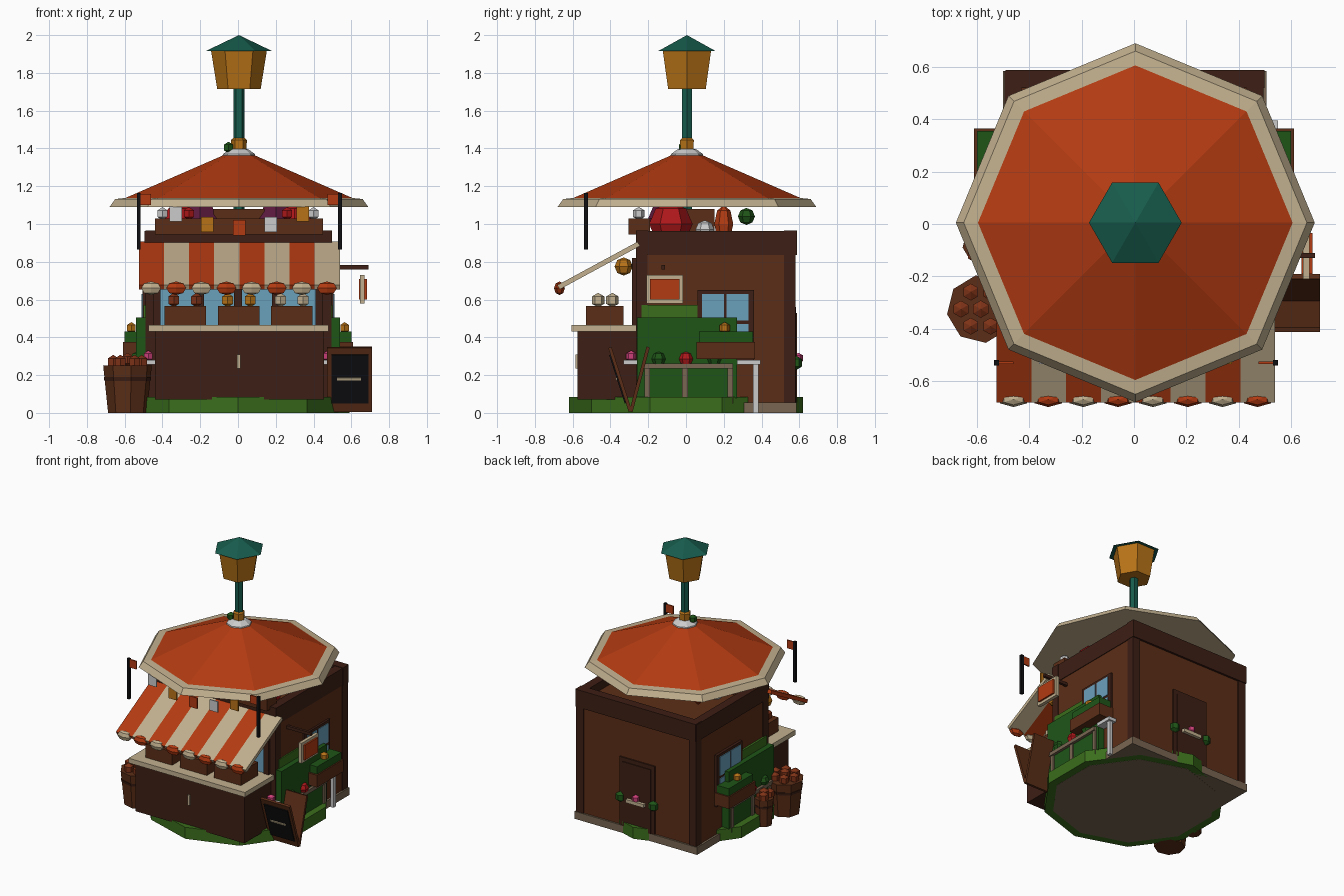
import bpy, bmesh, math
from mathutils import Vector

if "Cube" in bpy.data.objects:
    bpy.data.objects.remove(bpy.data.objects["Cube"])

# Display colours, converted to linear below
PAL = {
    "orange": (.70, .23, .07), "cream": (.76, .69, .56), "wood": (.36, .18, .09),
    "dark_wood": (.24, .12, .08), "teal": (.09, .36, .30), "gold": (.72, .45, .09),
    "grass": (.23, .43, .11), "leaf": (.12, .33, .09), "glass": (.42, .63, .74),
    "black": (.06, .06, .07), "stone": (.47, .40, .32), "red": (.68, .09, .10),
    "purple": (.36, .10, .24), "pink": (.80, .25, .47), "white": (.82, .82, .82),
    "apple": (.50, .20, .09),
}
MATS = {}
for key, rgb in PAL.items():
    MATS[key] = bpy.data.materials.new(key)
    MATS[key].diffuse_color = (*[((v + .055) / 1.055) ** 2.4 for v in rgb], 1)


def finish(name, bm, col):
    me = bpy.data.meshes.new(name)
    bmesh.ops.recalc_face_normals(bm, faces=bm.faces)
    bm.to_mesh(me)
    bm.free()
    ob = bpy.data.objects.new(name, me)
    bpy.context.collection.objects.link(ob)
    me.materials.append(MATS[col])
    return ob


def box(name, x, y, z, col, tilt=0):
    """Box from (min, max) ranges, optionally tilted about x."""
    bm = bmesh.new()
    bmesh.ops.create_cube(bm, size=1)
    for v in bm.verts:
        v.co = Vector((v.co.x * (x[1] - x[0]), v.co.y * (y[1] - y[0]), v.co.z * (z[1] - z[0])))
    ob = finish(name, bm, col)
    ob.location = (sum(x) / 2, sum(y) / 2, sum(z) / 2)
    ob.rotation_euler.x = tilt
    return ob


def lathe(name, profile, sides, at, col, phase=0):
    """Faceted, capped turned part from (radius, z) points."""
    bm = bmesh.new()
    rings = []
    for r, z in profile:
        rings.append([bm.verts.new((at[0] + r * math.cos(phase + math.tau * i / sides),
                                    at[1] + r * math.sin(phase + math.tau * i / sides), z))
                      for i in range(sides)])
    for a, b in zip(rings, rings[1:]):
        for i in range(sides):
            j = (i + 1) % sides
            bm.faces.new((a[i], a[j], b[j], b[i]))
    bm.faces.new(rings[0])
    bm.faces.new(rings[-1])
    bmesh.ops.remove_doubles(bm, verts=bm.verts, dist=.0005)
    return finish(name, bm, col)


def ball(name, at, r, col, scale=(1, 1, 1)):
    """Low-poly ball; the small ones have fewer rings."""
    bm = bmesh.new()
    small = r < .037
    bmesh.ops.create_uvsphere(bm, u_segments=6, v_segments=3 if small else 4, radius=r * (1.1 if small else 1))
    ob = finish(name, bm, col)
    ob.location, ob.scale = at, scale
    return ob


def side(s, a, b):
    return tuple(sorted((s * a, s * b)))


# Ground and building shell
lathe("grass_base", [(.62, 0), (.62, .085)], 10, (0, 0), "grass", math.pi / 2)
lathe("paving_underside", [(.56, -.001), (.56, .03)], 10, (0, 0), "stone", math.pi / 2)
box("stone_footing", (-.5, .505), (-.26, .585), (0, .055), "stone")
box("shop_body", (-.485, .49), (-.25, .572), (.05, .90), "wood")
for x in (-.46, .465):
    for y in (-.235, .55):
        box("corner_post", (x - .03, x + .03), (y - .03, y + .03), (.05, .85), "dark_wood")
for n, y in (("front", (-.265, -.2)), ("back", (.52, .587))):
    box(n + "_cornice", (-.49, .498), y, (.835, .965), "dark_wood")
for s in (-1, 1):
    box("side_cornice", side(s, .43, .495), (-.265, .585), (.835, .962), "dark_wood")

# Front window
box("front_window", (-.42, .42), (-.275, -.25), (.45, .80), "glass")
for x in (-.43, -.2, 0, .2, .43):
    box("front_mullion", (x - .02, x + .02), (-.285, -.25), (.45, .82), "dark_wood")

# Counter, crates and produce
box("counter", (-.44, .455), (-.575, -.25), (.07, .435), "dark_wood")
box("counter_top", (-.475, .48), (-.605, -.255), (.43, .465), "cream")
box("counter_handle", (-.006, .012), (-.585, -.57), (.235, .31), "cream")
for x, col in ((-.28, "apple"), (.005, "gold"), (.285, "cream")):
    box("produce_crate", (x - .11, x + .11), (-.53, -.33), (.465, .565), "wood")
    for dx in (-.06, .06):
        for y in (-.465, -.39):
            ball("produce", (x + dx, y, .597), .035, col)

# Striped awning with scallops
lo, hi = Vector((-.675, .665)), Vector((-.25, .895))
mid, length, ang = (lo + hi) / 2, (hi - lo).length, math.atan2(hi.y - lo.y, hi.x - lo.x)
for i in range(8):
    x0 = -.525 + i * .133
    box("awning_stripe", (x0, x0 + .133), (mid.x - length / 2, mid.x + length / 2),
        (mid.y - .013, mid.y + .013), "cream" if i % 2 else "orange", ang)
    ball("awning_scallop", (-.46 + i * .133, -.67, .66), .06,
         "orange" if i % 2 else "cream", (1, .48, .6))

# Flag poles, flags and bunting
for x, d in ((-.525, 1), (.54, -1)):
    box("flag_pole", (x - .01, x + .01), (-.54, -.52), (.865, 1.165), "black")
    box("flag", tuple(sorted((x, x + d * .065))), (-.535, -.525), (1.10, 1.16), "orange")
for i, col in enumerate(("white", "gold", "orange", "white", "gold")):
    x = -.33 + i * .168
    z = .98 + .018 * (i - 2) ** 2
    box("bunting", (x - .033, x + .033), (-.534, -.526), (z - .04, z + .04), col)

# Parasol: solid flared rim with a flat underside
c = (.005, .005)
lathe("parasol_rim", [(.685, 1.09), (.655, 1.132), (.60, 1.138)], 8, c, "cream")
lathe("parasol_canopy", [(.605, 1.136), (.08, 1.365)], 8, c, "orange")
lathe("parasol_cap", [(.09, 1.345), (.085, 1.37), (.05, 1.395), (.02, 1.40)], 8, c, "white")

# Mast and lantern
lathe("mast", [(.03, .88), (.03, 1.73)], 6, c, "teal")
lathe("mast_collar", [(.04, 1.395), (.042, 1.445), (.03, 1.455)], 6, c, "gold")
ball("mast_leaf", (-.05, -.01, 1.405), .028, "leaf")
lathe("lantern", [(.115, 1.715), (.148, 1.92)], 6, c, "gold")
lathe("lantern_roof", [(.177, 1.915), (0, 2.0)], 6, c, "teal")

# Rooftop display
box("roof_planter", (-.44, .45), (-.305, -.19), (.945, 1.03), "wood")
for x, col in ((-.40, "white"), (-.26, "red"), (.26, "red"), (.40, "white")):
    ball("roof_fruit", (x, -.25, 1.055), .032, col)
box("roof_crate", (-.13, .14), (-.15, .15), (.90, 1.08), "wood")
for x in (-.2, .2):
    ball("roof_plum", (x, -.1, 1.03), .1, "purple")
    ball("roof_berry", (x * 1.5, -.08, 1.0), .115, "red")
    ball("roof_jar", (x * 1.6, .1, .97), .05, "white")
    ball("roof_carrot", (x * 1.2, .2, 1.0), .05, "orange", (1, 1, 2))
    ball("roof_bush", (x * 1.2, .32, 1.04), .045, "leaf")

# Mirrored side features
for s in (-1, 1):
    box("side_window_frame", side(s, .47, .505), (.06, .36), (.27, .65), "dark_wood")
    for y in (.085, .215):
        for z in (.33, .49):
            box("side_pane", side(s, .49, .51), (y, y + .115), (z, z + .14), "glass")
    box("planter_box", side(s, .49, .61), (.055, .365), (.285, .375), "wood")
    box("planter_soil_plants", side(s, .50, .60), (.07, .355), (.37, .43), "leaf")
    ball("planter_flower", (s * .565, .205, .45), .028, "gold")
    box("hedge", side(s, .46, .54), (-.26, .27), (.08, .505), "leaf")
    box("hedge_top", side(s, .46, .50), (-.235, .235), (.50, .57), "grass")
    box("side_bench", side(s, .50, .56), (-.22, .25), (.235, .262), "stone")
    for y in (-.22, -.02, .22):
        box("bench_leg", side(s, .515, .55), (y, y + .03), (.05, .24), "stone")
    for y, col in ((-.145, "leaf"), (0, "red"), (.15, "leaf")):
        ball("bench_produce", (s * .535, y, .285), .04, col)
    box("flower_shelf", side(s, .44, .53), (-.33, -.26), (.255, .28), "white")
    ball("shelf_flower", (s * .475, -.29, .30), .028, "pink")
    ball("awning_lantern", (s * .42, -.33, .775), .048, "gold")
    box("lantern_bracket", side(s, .41, .43), (-.33, -.25), (.77, .785), "black")
box("post_table_top", (.49, .55), (.27, .395), (.255, .28), "white")
box("post_table_leg", (.51, .535), (.355, .385), (0, .26), "white")

# Hanging sign
box("sign_arm", (.47, .69), (-.13, -.11), (.76, .782), "dark_wood")
box("sign_frame", (.645, .67), (-.21, -.015), (.58, .73), "cream")
box("sign_panel", (.64, .682), (-.19, -.035), (.60, .71), "orange")

# Barrels of apples
for n, x, y, r, h in (("large", -.585, -.325, .13, .25), ("small", -.585, -.08, .07, .2)):
    lathe(n + "_barrel", [(r * .8, 0), (r, h)], 8, (x, y), "wood", .15)
    lathe(n + "_barrel_hoop", [(r * .95, h * .68), (r * .98, h * .76)], 8, (x, y), "dark_wood", .15)
    k = 6 if n == "large" else 3
    for i in range(k):
        a = math.tau * i / k
        ball("barrel_apple", (x + .58 * r * math.cos(a), y + .58 * r * math.sin(a), h + .02), .034, "apple")
    ball("barrel_apple", (x, y, h + .03), .035, "apple")

# Chalkboard: two boards meeting at the foot
box("board_front", (.47, .71), (-.358, -.34), (.0, .355), "wood", .31)
box("board_back", (.47, .71), (-.255, -.237), (.0, .355), "wood", -.26)
box("chalk_surface", (.495, .69), (-.366, -.354), (.045, .315), "black", .31)
box("chalk_line", (.525, .65), (-.372, -.36), (.172, .187), "cream", .31)

# Back door with flower shelf
box("back_door_frame", (-.15, .14), (.55, .582), (.055, .56), "dark_wood")
box("back_door", (-.12, .11), (.56, .588), (.055, .53), "dark_wood")
box("door_shelf", (-.08, .07), (.58, .61), (.245, .27), "cream")
ball("door_flower", (-.005, .595, .29), .026, "pink")
for x in (-.14, .13):
    ball("door_bush", (x, .58, .265), .036, "leaf")

for m in bpy.data.materials:
    if m.users and not m.is_grease_pencil:
        m.use_nodes = True
        m.node_tree.nodes["Principled BSDF"].inputs["Base Color"].default_value = m.diffuse_color
